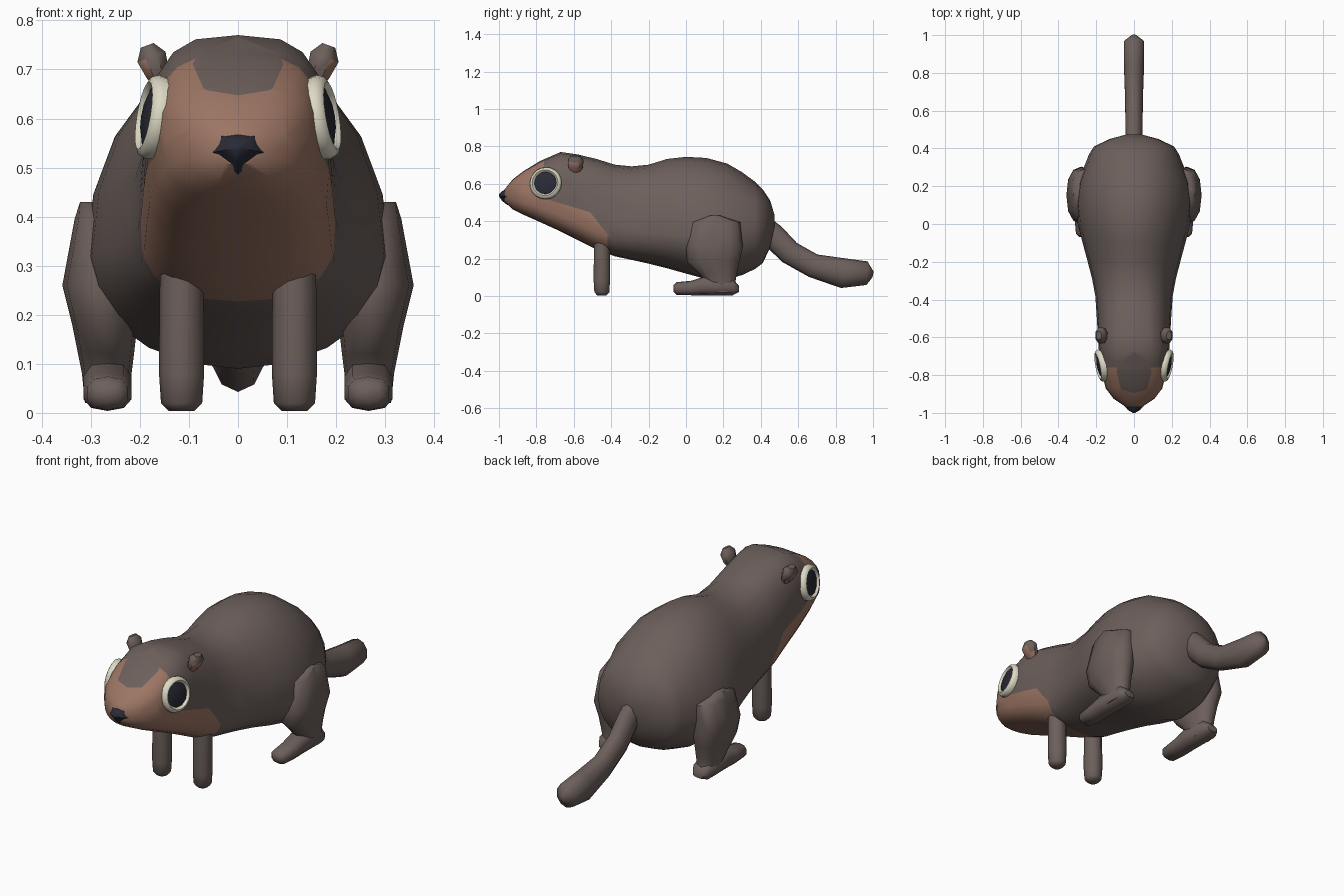
import bpy, bmesh, math
from mathutils import Vector


def mat(name, rgb):
    m = bpy.data.materials.new(name)
    m.diffuse_color = (*rgb, 1)
    return m


FUR = mat("grey_brown_fur", (0.150, 0.115, 0.104))
TAN = mat("tan_fur", (0.335, 0.180, 0.128))
CREAM = mat("cream_eye_rim", (0.72, 0.69, 0.55))
DARK = mat("dark_eye_and_nose", (0.022, 0.023, 0.036))


def finish(bm, name, mats, angle=40):
    bmesh.ops.recalc_face_normals(bm, faces=bm.faces)
    me = bpy.data.meshes.new(name)
    bm.to_mesh(me)
    bm.free()
    for m in mats:
        me.materials.append(m)
    ob = bpy.data.objects.new(name, me)
    bpy.context.collection.objects.link(ob)
    bpy.ops.object.select_all(action='DESELECT')
    ob.select_set(True)
    bpy.context.view_layer.objects.active = ob
    bpy.ops.object.shade_smooth_by_angle(angle=math.radians(angle))
    return ob


def loft(rings):
    """Skin equal-sized rings of points and cap both ends."""
    bm = bmesh.new()
    vs = [[bm.verts.new(p) for p in r] for r in rings]
    n = len(vs[0])
    for a, b in zip(vs, vs[1:]):
        for i in range(n):
            j = (i + 1) % n
            bm.faces.new((a[i], a[j], b[j], b[i]))
    bm.faces.new(vs[0])
    bm.faces.new(vs[-1])
    return bm


def circle(n, off=0.0):
    return [(math.cos(2 * math.pi * (i + off) / n), math.sin(2 * math.pi * (i + off) / n))
            for i in range(n)]


def spow(v, p):
    return math.copysign(abs(v) ** p, v) if abs(v) > 1e-6 else 0.0


# body and head: y, bottom, top, height of widest point, half width, roundness
SECTIONS = [
    (-0.970, 0.505, 0.570, 0.535, 0.040, 0.9), (-0.925, 0.462, 0.625, 0.550, 0.108, 0.8),
    (-0.870, 0.435, 0.667, 0.550, 0.150, 0.7), (-0.780, 0.395, 0.722, 0.540, 0.172, 0.65),
    (-0.670, 0.345, 0.770, 0.500, 0.186, 0.65), (-0.580, 0.300, 0.757, 0.460, 0.192, 0.7),
    (-0.480, 0.250, 0.733, 0.400, 0.198, 0.75), (-0.380, 0.212, 0.702, 0.370, 0.205, 0.8),
    (-0.290, 0.193, 0.693, 0.350, 0.222, 0.88), (-0.200, 0.173, 0.702, 0.340, 0.245, 0.95),
    (-0.100, 0.148, 0.733, 0.330, 0.272, 1.0), (0.000, 0.120, 0.744, 0.320, 0.298, 1.0),
    (0.110, 0.090, 0.738, 0.315, 0.310, 1.0), (0.220, 0.090, 0.708, 0.320, 0.296, 1.0),
    (0.300, 0.112, 0.662, 0.330, 0.265, 1.0), (0.370, 0.145, 0.610, 0.345, 0.238, 0.95),
    (0.410, 0.175, 0.570, 0.360, 0.212, 0.95), (0.450, 0.260, 0.510, 0.380, 0.130, 0.95),
    (0.474, 0.355, 0.430, 0.395, 0.040, 1.0)]
rings = []
for y, zb, zt, zm, w, p in SECTIONS:
    rings.append([(w * spow(c, p), y, zm + spow(s, p) * ((zt - zm) if s > 0 else (zm - zb)))
                  for c, s in circle(20)])
bm = loft(rings)

# tan face and throat: cut along the colour borders, then colour by side of each border
BORDERS = {  # point (y, z) and slope dz/dy
    'brow': (-0.90, 0.645, 0.55), 'cheek': (-0.62, 0.480, -0.30), 'neck': (-0.51, 0.445, -1.28)}
planes = [((0, y, z), (0, -s, 1)) for y, z, s in BORDERS.values()]
planes += [((0, -0.42, 0), (0, 1, 0)), ((0, -0.76, 0), (0, 1, 0))]
for co, no in planes:
    part = [f for f in bm.faces if f.calc_center_median().y < -0.3]
    geom = part + list({e for f in part for e in f.edges}) + list({v for f in part for v in f.verts})
    bmesh.ops.bisect_plane(bm, geom=geom, plane_co=co, plane_no=no, dist=1e-4)


def below(c, key):
    y, z, s = BORDERS[key]
    return c.z < z + s * (c.y - y)


for f in bm.faces:
    c = f.calc_center_median()
    if c.y < -0.42 and below(c, 'brow') and (c.y < -0.76 or (below(c, 'cheek') and below(c, 'neck'))):
        f.material_index = 1
finish(bm, "body", [FUR, TAN])

# nose: five-sided wedge with a projecting tip
outline = [(0, 0.575), (0.041, 0.569), (0.058, 0.530), (0, 0.486), (-0.058, 0.530), (-0.041, 0.569)]
bm = loft([[(x * k, y, 0.54 + (z - 0.54) * k) for x, z in outline]
           for y, k in ((-0.925, 0.9), (-0.955, 1.0), (-0.985, 0.55), (-1.0, 0.1))])
finish(bm, "nose", [DARK])

# tail: y, z, half width, half height along a drooping path
TAIL = [(0.39, 0.39, 0.045, 0.06), (0.465, 0.322, 0.047, 0.067), (0.555, 0.232, 0.048, 0.064),
        (0.68, 0.162, 0.050, 0.064), (0.84, 0.122, 0.056, 0.080), (0.968, 0.122, 0.056, 0.063),
        (1.0, 0.115, 0.012, 0.015)]
rings = []
for i, (y, z, rx, rz) in enumerate(TAIL):
    a, b = TAIL[max(i - 1, 0)], TAIL[min(i + 1, len(TAIL) - 1)]
    t = Vector((0, b[0] - a[0], b[1] - a[1])).normalized()
    up = Vector((0, -t.z, t.y))
    rings.append([Vector((0, y, z)) + Vector((rx * c, 0, 0)) + up * rz * s for c, s in circle(10, 0.5)])
finish(loft(rings), "tail", [FUR], 60)

# hind leg: z, centre y, half depth, inner x, outer x
HIND = [(0.02, 0.20, 0.075, 0.225, 0.312), (0.08, 0.185, 0.080, 0.217, 0.318),
        (0.12, 0.170, 0.102, 0.212, 0.326), (0.18, 0.145, 0.140, 0.205, 0.338),
        (0.26, 0.152, 0.152, 0.200, 0.358), (0.395, 0.158, 0.132, 0.200, 0.333),
        (0.430, 0.155, 0.030, 0.230, 0.322)]
# hind foot: y, bottom, top, half width
FOOT = [(-0.068, 0.025, 0.058, 0.026), (-0.050, 0.006, 0.074, 0.043), (0.03, 0.004, 0.082, 0.051),
        (0.10, 0.004, 0.105, 0.051), (0.25, 0.004, 0.090, 0.051), (0.283, 0.022, 0.055, 0.030)]
# front leg: z, radius
FRONT = [(0.004, 0.026), (0.02, 0.042), (0.08, 0.046), (0.24, 0.045), (0.305, 0.043)]

for side, sx in (("left", -1), ("right", 1)):
    rings = [[(sx * ((xi + xo) / 2 + (xo - xi) / 2 * spow(c, 0.9)), y + ry * spow(s, 0.85), z)
              for c, s in circle(12)] for z, y, ry, xi, xo in HIND]
    finish(loft(rings), side + "_hind_leg", [FUR], 50)

    rings = [[(sx * (0.266 + w * spow(c, 0.8)), y, (zb + zt) / 2 + (zt - zb) / 2 * spow(s, 0.8))
              for c, s in circle(10, 0.5)] for y, zb, zt, w in FOOT]
    finish(loft(rings), side + "_hind_foot", [FUR], 50)

    rings = [[(sx * 0.115 + r * c, -0.45 + r * s, z) for c, s in circle(10)] for z, r in FRONT]
    finish(loft(rings), side + "_front_leg", [FUR], 50)

    # eye: cream rim and a slightly domed dark centre, both facing out, forward and up
    out = Vector((sx, -0.20, 0.17)).normalized()
    u = Vector((0, 0, 1)).cross(out).normalized()
    v = out.cross(u)
    centre = Vector((sx * 0.174, -0.75, 0.603))

    def disc(r, h, n):
        return [centre + out * h + (u * c + v * s) * r for c, s in circle(n)]

    rim = [(0.080, -0.035), (0.087, 0.0), (0.081, 0.014), (0.070, 0.019), (0.060, 0.010), (0.056, -0.01)]
    finish(loft([disc(r, h, 20) for r, h in rim]), side + "_eye_rim", [CREAM], 60)
    pupil = [(0.062, -0.012), (0.061, 0.009), (0.040, 0.016), (0.010, 0.018)]
    finish(loft([disc(r, h, 10) for r, h in pupil]), side + "_eye", [DARK])

    # ear: small knob flaring out of the head, tan on its outer hollow
    axis = Vector((sx * 0.35, 0, 0.94)).normalized()
    across = Vector((axis.z, 0, -axis.x))
    base = Vector((sx * 0.152, -0.59, 0.66))
    bm = loft([[base + axis * h + across * rx * c + Vector((0, ry * s, 0)) for c, s in circle(8, 0.5)]
               for h, rx, ry in ((0, 0.012, 0.022), (0.032, 0.026, 0.042), (0.070, 0.033, 0.045),
                                 (0.095, 0.015, 0.024))])
    bmesh.ops.recalc_face_normals(bm, faces=bm.faces)
    for f in bm.faces:
        if f.normal.x * sx > 0.3 and f.normal.z < -0.1 and f.normal.y < 0.5:
            f.material_index = 1
    finish(bm, side + "_ear", [FUR, TAN], 50)
